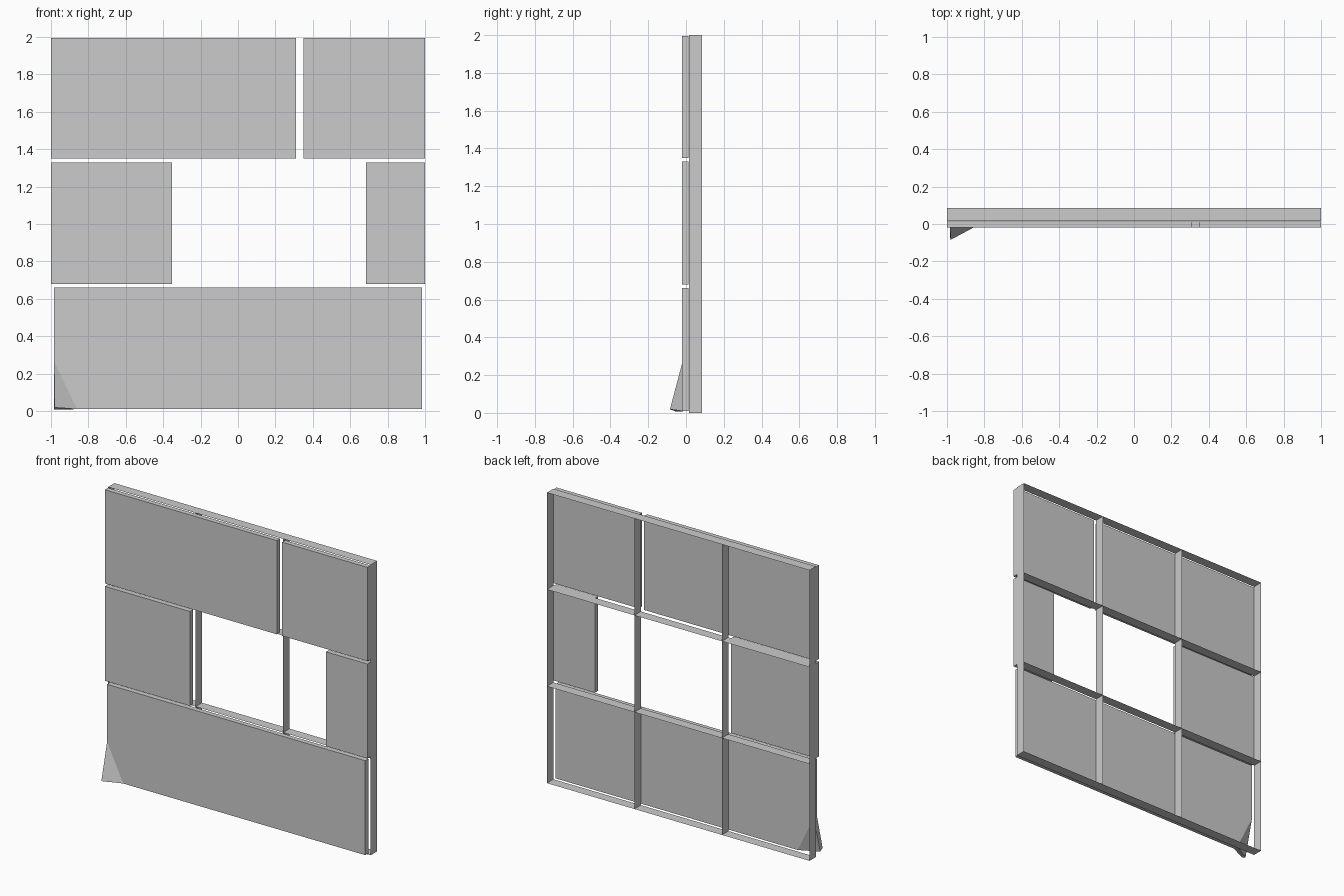
import bpy, bmesh
from mathutils import Vector

if "Cube" in bpy.data.objects:
    bpy.data.objects.remove(bpy.data.objects["Cube"])

Y_FRONT, Y_BACK = -0.02, 0.014      # panel skin
Y_FRAME, DEPTH = 0.015, 0.07        # supporting lattice


def finish(bm, name):
    bmesh.ops.recalc_face_normals(bm, faces=bm.faces[:])
    mesh = bpy.data.meshes.new(name)
    bm.to_mesh(mesh)
    bm.free()
    obj = bpy.data.objects.new(name, mesh)
    bpy.context.collection.objects.link(obj)
    return obj


def panel(name, x0, x1, z0, z1):
    bm = bmesh.new()
    bmesh.ops.create_cube(bm, size=1)
    for v in bm.verts:
        v.co = Vector((x1 if v.co.x > 0 else x0,
                       Y_BACK if v.co.y > 0 else Y_FRONT,
                       z1 if v.co.z > 0 else z0))
    return finish(bm, name)


# Lattice: 3 x 3 cells inset individually, openings removed, then thickened
bm = bmesh.new()
pts = [[bm.verts.new((-1 + 2 * i / 3, Y_FRAME, 2 * k / 3)) for k in range(4)]
       for i in range(4)]
for i in range(3):
    for k in range(3):
        bm.faces.new((pts[i][k], pts[i + 1][k], pts[i + 1][k + 1], pts[i][k + 1]))
cells = bm.faces[:]
bmesh.ops.inset_individual(bm, faces=cells, thickness=0.031)
bmesh.ops.delete(bm, geom=cells, context='FACES_ONLY')
loose = [e for e in bm.edges if not e.link_faces]
bmesh.ops.delete(bm, geom=loose, context='EDGES')
ext = bmesh.ops.extrude_face_region(bm, geom=bm.faces[:], use_keep_orig=True)
for v in [g for g in ext['geom'] if isinstance(g, bmesh.types.BMVert)]:
    v.co.y += DEPTH
finish(bm, "wall_frame")

# Flat cladding panels
panel("upper_left_panel", -1, 0.31, 1.35, 1.995)
panel("upper_right_panel", 0.35, 1, 1.35, 1.995)
panel("middle_left_panel", -1, -0.352, 0.68, 1.33)
panel("middle_right_panel", 0.685, 1, 0.68, 1.33)

# Lower panel with its bottom left corner bent forward along a diagonal crease
outline = [(-0.86, 0.01), (0.983, 0.01), (0.983, 0.66), (-0.983, 0.66), (-0.983, 0.265)]
bm = bmesh.new()
front = [bm.verts.new((x, Y_FRONT, z)) for x, z in outline]
back = [bm.verts.new((x, Y_BACK, z)) for x, z in outline]
front.append(bm.verts.new((-0.981, -0.085, 0.019)))
back.append(bm.verts.new((-0.985, -0.053, 0.007)))
for side in (front, back):
    bm.faces.new(side[:5])
    bm.faces.new((side[0], side[4], side[5]))
for i in range(6):
    j = (i + 1) % 6
    bm.faces.new((front[i], front[j], back[j], back[i]))
finish(bm, "lower_bent_panel")
